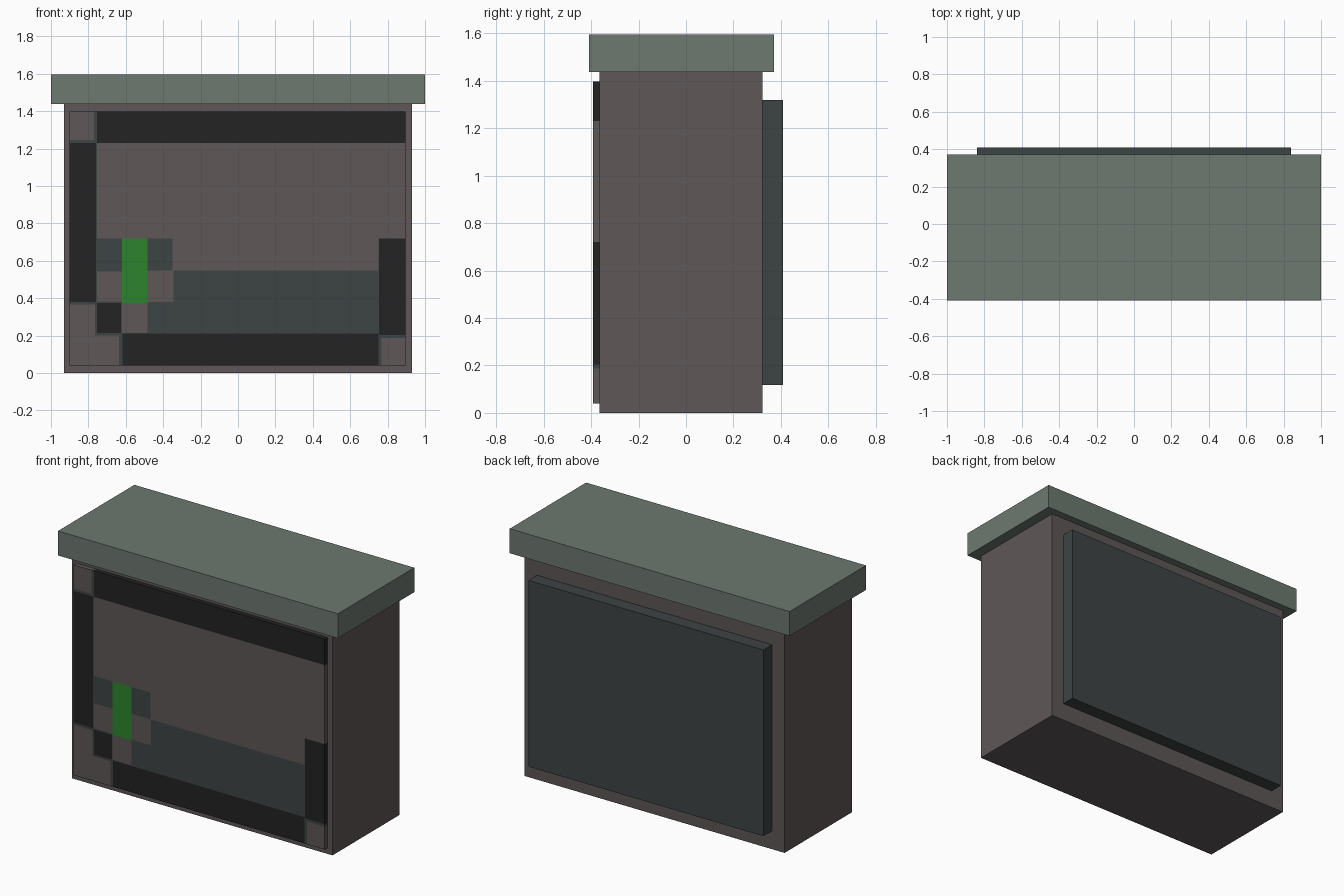
import bpy, bmesh

if "Cube" in bpy.data.objects:
    bpy.data.objects.remove(bpy.data.objects["Cube"])


def material(name, rgb):
    # 8-bit display colour to linear
    lin = [((c / 255 + 0.055) / 1.055) ** 2.4 for c in rgb]
    m = bpy.data.materials.new(name)
    m.diffuse_color = (*lin, 1)
    m.use_nodes = True
    m.node_tree.nodes["Principled BSDF"].inputs["Base Color"].default_value = m.diffuse_color
    return m


CAP = material("grey green", (109, 120, 112))
TAUPE = material("taupe", (94, 87, 87))
SLATE = material("dark slate", (61, 67, 67))
BLACK = material("charcoal", (35, 35, 35))
GREEN = material("green", (45, 132, 46))


def finish(name, bm, mats):
    mesh = bpy.data.meshes.new(name)
    bm.to_mesh(mesh)
    bm.free()
    for m in mats:
        mesh.materials.append(m)
    obj = bpy.data.objects.new(name, mesh)
    bpy.context.collection.objects.link(obj)
    return obj


def box(name, lo, hi, mat):
    bm = bmesh.new()
    bmesh.ops.create_cube(bm, size=1)
    for v in bm.verts:
        v.co = [(a + b) / 2 + c * (b - a) for a, b, c in zip(lo, hi, v.co)]
    return finish(name, bm, [mat])


# Main solid parts
box("cabinet_body", (-0.93, -0.364, 0), (0.93, 0.322, 1.438), TAUPE)
box("top_slab", (-1, -0.409, 1.438), (1, 0.371, 1.596), CAP)
box("back_panel", (-0.84, 0.32, 0.117), (0.84, 0.409, 1.32), SLATE)

# Front panel: rectangles painted in order over a slate base (x0, x1, z0, z1, colour)
T, S, B, G = 0, 1, 2, 3
X0, X1, Z0, Z1 = -0.9, 0.895, 0.04, 1.398
patches = [
    (X0, X1, Z0, Z1, S),
    (-0.755, X1, 0.72, 1.23, T),        # large field
    (-0.35, 0.75, 0.547, 0.72, T),
    (-0.755, X1, 1.23, Z1, B),          # top bar
    (X0, -0.77, 1.245, Z1, T),          # upper left corner
    (X0, -0.76, 0.38, 1.23, B),         # left bar
    (X0, -0.765, Z0, 0.365, T),         # lower left corner
    (-0.765, -0.635, Z0, 0.2, T),
    (-0.755, -0.625, 0.213, 0.373, B),  # small squares
    (-0.755, -0.62, 0.383, 0.543, T),
    (-0.485, -0.345, 0.38, 0.547, T),
    (-0.62, -0.485, 0.213, 0.375, T),
    (-0.62, -0.485, 0.375, 0.72, G),    # green tab
    (-0.617, 0.75, Z0, 0.21, B),        # bottom bar
    (0.755, X1, 0.203, 0.72, B),        # right bar
    (0.767, X1, Z0, 0.187, T),          # lower right corner
]
xs = sorted({x for p in patches for x in p[:2]})
zs = sorted({z for p in patches for z in p[2:4]})
bm = bmesh.new()
grid = [[bm.verts.new((x, -0.393, z)) for z in zs] for x in xs]
for i in range(len(xs) - 1):
    for j in range(len(zs) - 1):
        f = bm.faces.new((grid[i][j], grid[i + 1][j],
                          grid[i + 1][j + 1], grid[i][j + 1]))
        c = f.calc_center_median()
        for a, b, lo, hi, colour in patches:
            if a < c.x < b and lo < c.z < hi:
                f.material_index = colour
panel = finish("front_panel", bm, [TAUPE, SLATE, BLACK, GREEN])
solid = panel.modifiers.new("thickness", 'SOLIDIFY')
solid.thickness = 0.033
solid.offset = -1
